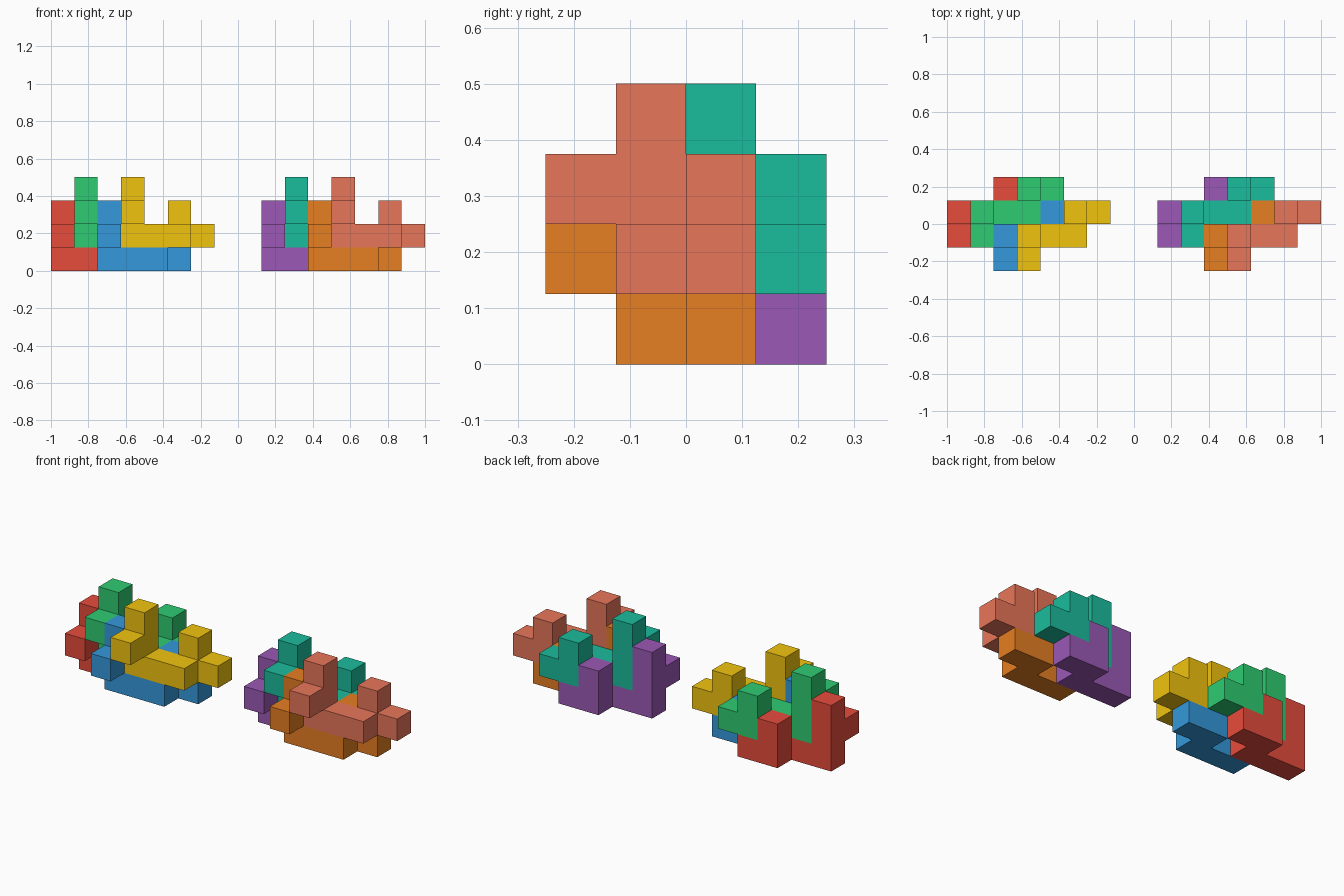
import bpy, bmesh
from mathutils import Vector

if "Cube" in bpy.data.objects:
    bpy.data.objects.remove(bpy.data.objects["Cube"])

U = 0.125  # cube edge

# One nine-cube piece, repeated by translation
CELLS = {(0, 0, 0), (1, 0, 0), (2, 0, 0),      # bar
         (0, 0, 1), (0, 0, 2), (0, -1, 1),     # post with side knob
         (2, 1, 0), (2, 1, 1), (3, 1, 0)}      # far corner with two knobs


def add_face(bm, cell, axis, sign):
    """Square on one side of a cell, wound outwards."""
    u, v = (axis + 1) % 3, (axis + 2) % 3
    pts = []
    for a, b in ((0, 0), (1, 0), (1, 1), (0, 1)):
        p = Vector(cell)
        p[axis] += 1 if sign > 0 else 0
        p[u] += a
        p[v] += b
        pts.append(p * U)
    if sign < 0:
        pts.reverse()
    bm.faces.new([bm.verts.new(p) for p in pts])


def piece_mesh(name):
    bm = bmesh.new()
    for c in sorted(CELLS):
        for axis in range(3):
            for sign in (-1, 1):
                n = list(c)
                n[axis] += sign
                if tuple(n) not in CELLS:
                    add_face(bm, c, axis, sign)
    bmesh.ops.remove_doubles(bm, verts=bm.verts[:], dist=1e-4)
    bmesh.ops.dissolve_limit(bm, angle_limit=0.01, verts=bm.verts[:], edges=bm.edges[:])
    me = bpy.data.meshes.new(name)
    bm.to_mesh(me)
    bm.free()
    return me


def linear(hexcol):
    ch = [int(hexcol[i:i + 2], 16) / 255 for i in (0, 2, 4)]
    return [c / 12.92 if c <= 0.04045 else ((c + 0.055) / 1.055) ** 2.4 for c in ch] + [1]


# Piece positions in cubes inside one cluster
SLOTS = [(0, 2, 0), (1, 2, 1), (2, 1, 0), (3, 1, 1)]
CLUSTERS = {
    "left": (-1.0, [("red", "E74C3C"), ("green", "2ECC71"),
                    ("blue", "3498DB"), ("yellow", "F1C40F")]),
    "right": (0.125, [("purple", "9B59B6"), ("teal", "1ABC9C"),
                      ("orange", "E67E22"), ("salmon", "E8765A")]),
}

for side, (x0, colours) in CLUSTERS.items():
    for slot, (cname, hexcol) in zip(SLOTS, colours):
        name = f"{side}_{cname}_piece"
        me = piece_mesh(name)
        mat = bpy.data.materials.new(cname)
        mat.diffuse_color = linear(hexcol)
        mat.use_nodes = True
        mat.node_tree.nodes["Principled BSDF"].inputs["Base Color"].default_value = mat.diffuse_color
        me.materials.append(mat)
        ob = bpy.data.objects.new(name, me)
        ob.location = Vector((x0, -0.25, 0)) + Vector(slot) * U
        bpy.context.collection.objects.link(ob)
